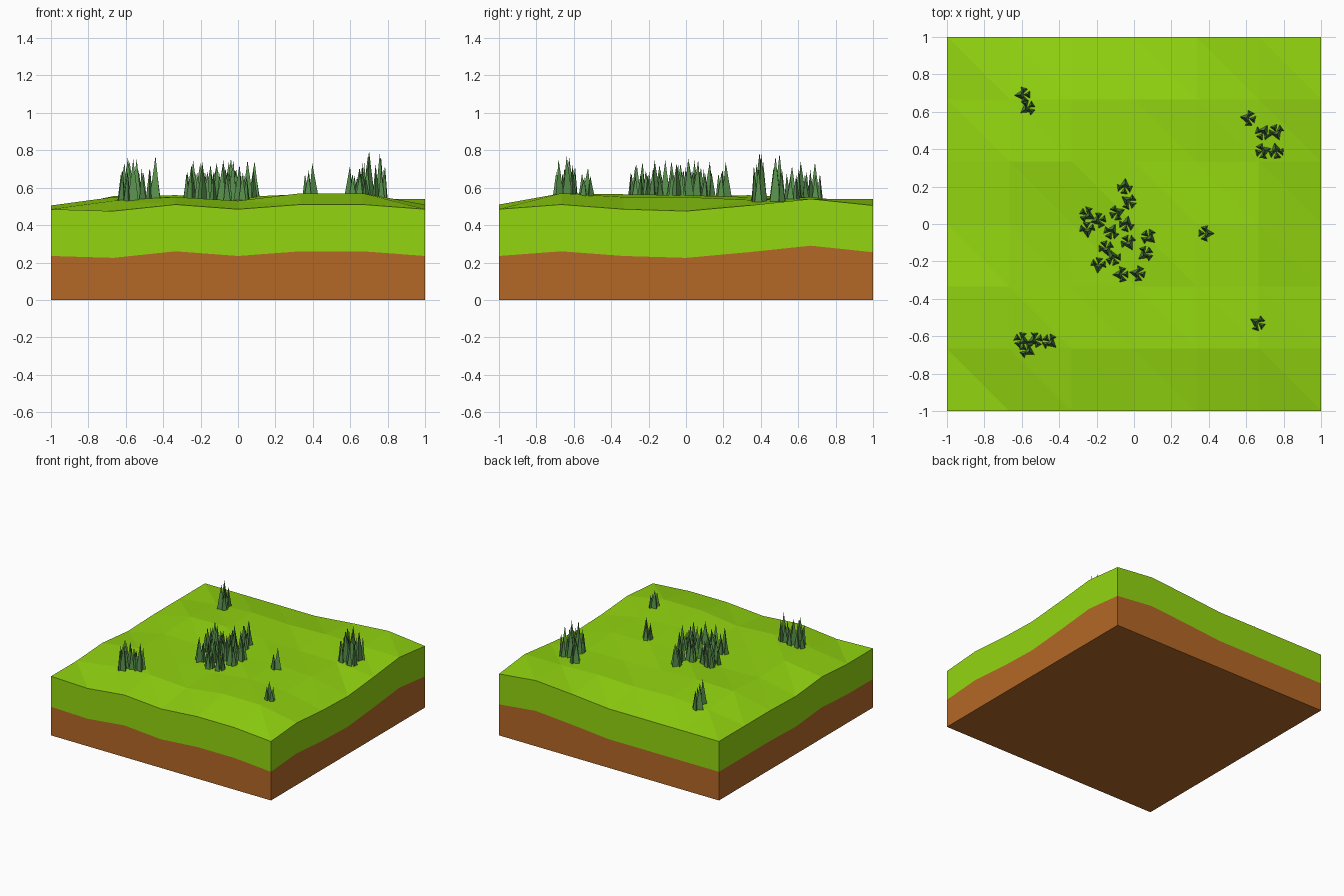
import bpy, bmesh, math, random

if "Cube" in bpy.data.objects:
    bpy.data.objects.remove(bpy.data.objects["Cube"])
random.seed(4)

N = 6  # terrain cells per side
# terrain heights, rows from front (y=-1) to back (y=1)
H = [[.485, .475, .51, .485, .51, .51, .485],
     [.485, .53, .55, .53, .57, .57, .51],
     [.505, .55, .535, .53, .565, .55, .485],
     [.475, .54, .53, .55, .56, .55, .475],
     [.485, .555, .56, .55, .54, .535, .505],
     [.485, .53, .55, .54, .55, .54, .54],
     [.485, .485, .485, .485, .515, .54, .505]]


def material(name, color):
    m = bpy.data.materials.new(name)
    m.diffuse_color = (*color, 1)
    m.use_nodes = True
    m.node_tree.nodes["Principled BSDF"].inputs["Base Color"].default_value = m.diffuse_color
    return m


def finish(bm, name, mat):
    bmesh.ops.recalc_face_normals(bm, faces=bm.faces[:])
    me = bpy.data.meshes.new(name)
    bm.to_mesh(me)
    bm.free()
    me.materials.append(mat)
    ob = bpy.data.objects.new(name, me)
    bpy.context.collection.objects.link(ob)
    return ob


def slab(name, mat, top, bottom):
    """Closed square layer between two height functions of grid indices."""
    bm = bmesh.new()
    layers = []
    for f in (bottom, top):
        g = [[bm.verts.new((-1 + 2 * i / N, -1 + 2 * j / N, f(i, j)))
              for i in range(N + 1)] for j in range(N + 1)]
        layers.append(g)
        for j in range(N):
            for i in range(N):
                a, b, c, d = g[j][i], g[j][i + 1], g[j + 1][i + 1], g[j + 1][i]
                bm.faces.new((a, b, d))
                bm.faces.new((b, c, d))
    rim = ([(i, 0) for i in range(N)] + [(N, j) for j in range(N)] +
           [(i, N) for i in range(N, 0, -1)] + [(0, j) for j in range(N, 0, -1)])
    lo, hi = layers
    for (i, j), (k, l) in zip(rim, rim[1:] + rim[:1]):
        bm.faces.new((lo[j][i], lo[l][k], hi[l][k], hi[j][i]))
    return finish(bm, name, mat)


def ground(x, y):
    """Terrain height on the triangulated grid."""
    u, v = (x + 1) * N / 2, (y + 1) * N / 2
    i, j = int(u), int(v)
    u, v = u - i, v - j
    a, b, c, d = H[j][i], H[j][i + 1], H[j + 1][i + 1], H[j + 1][i]
    if u + v <= 1:
        return a + u * (b - a) + v * (d - a)
    return c + (1 - u) * (d - c) + (1 - v) * (b - c)


def spire(bm, x, y, r, h, turn):
    """One three-sided pointed tree."""
    z = ground(x, y) - .01
    ring = [bm.verts.new((x + r * math.cos(turn + k * math.tau / 3),
                          y + r * math.sin(turn + k * math.tau / 3), z)) for k in range(3)]
    tip = bm.verts.new((x, y, z + h + .01))
    bm.faces.new(ring[::-1])
    for k in range(3):
        bm.faces.new((ring[k], ring[(k + 1) % 3], tip))


def grove(name, mat, spots, height):
    """Clumps of one tall and two or three shorter spires."""
    bm = bmesh.new()
    for x, y in spots:
        turn = random.uniform(0, math.tau)
        h = height * random.uniform(.88, 1)
        spire(bm, x + .012 * math.cos(turn), y + .012 * math.sin(turn), .034, h, turn)
        for k, s in enumerate((.78, .66, .72)):
            a = turn + math.pi + (k - 1) * 1.3
            spire(bm, x + .027 * math.cos(a), y + .027 * math.sin(a), .024, h * s, a + 1)
    return finish(bm, name, mat)


grass = material("grass", (.29, .67, .005))
dirt = material("dirt", (.46, .14, .02))
leaf = material("needles", (.1, .29, .075))

# ground layers
slab("grass_layer", grass, lambda i, j: H[j][i], lambda i, j: H[j][i] - .25)
slab("dirt_layer", dirt, lambda i, j: H[j][i] - .25, lambda i, j: 0)

# tree groups
grove("central_grove", leaf,
      [(-.05, .20), (-.03, .12), (-.09, .06), (-.25, .05), (-.25, -.03), (-.19, .02),
       (-.12, -.04), (-.04, 0), (-.03, -.10), (-.15, -.13), (-.11, -.18), (-.19, -.22),
       (.08, -.07), (.06, -.16), (-.07, -.27), (.02, -.265)], .21)
grove("front_left_grove", leaf, [(-.6, -.62), (-.53, -.62), (-.57, -.675), (-.45, -.63)], .23)
grove("back_left_grove", leaf, [(-.595, .69), (-.57, .62)], .22)
grove("back_right_grove", leaf, [(.69, .49), (.76, .49), (.69, .39), (.76, .39)], .27)
grove("back_right_tree", leaf, [(.61, .565)], .19)
grove("right_tree", leaf, [(.385, -.05)], .19)
grove("front_right_tree", leaf, [(.66, -.53)], .16)
